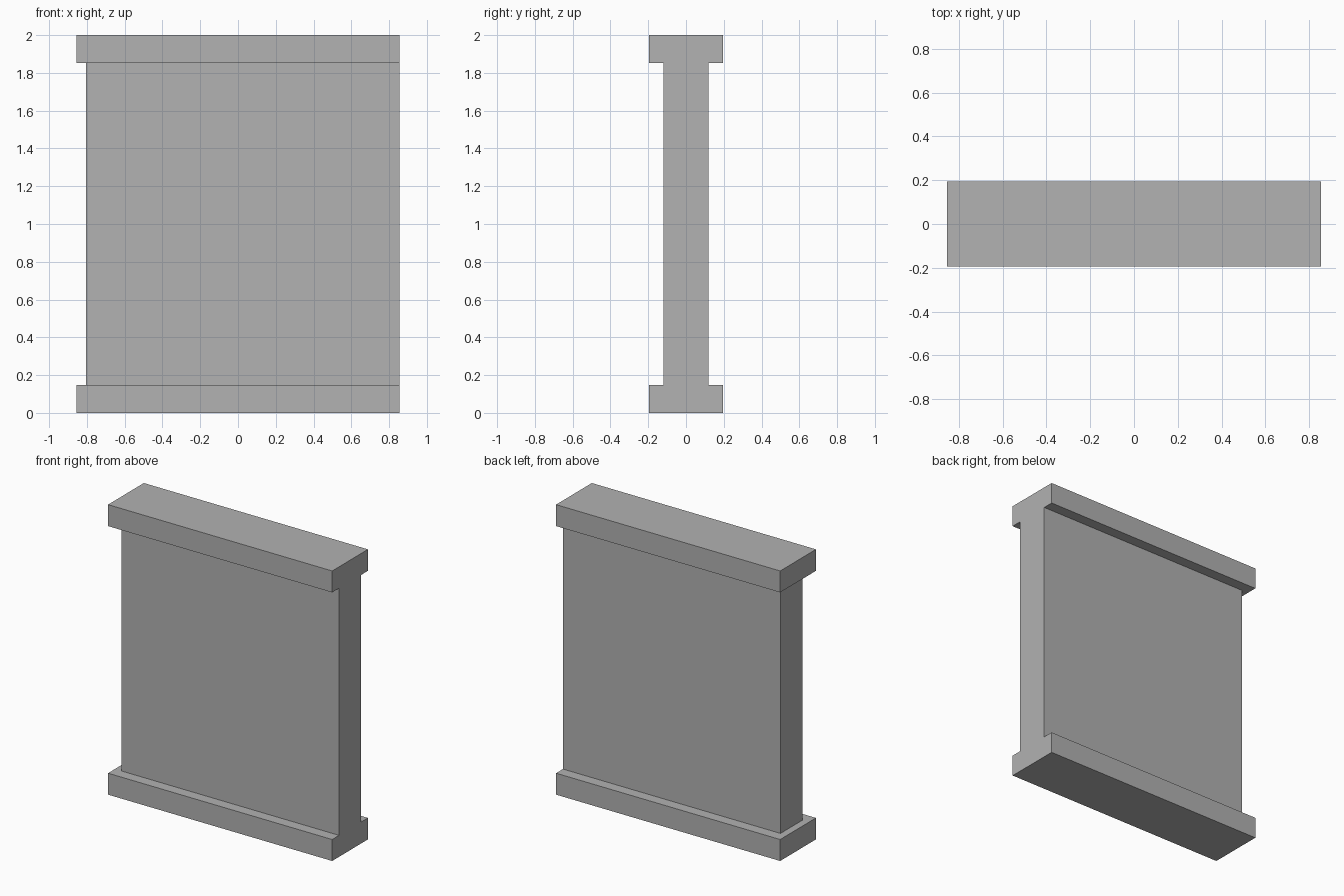
import bpy

cube = bpy.data.objects.get("Cube")
if cube:
    bpy.data.objects.remove(cube, do_unlink=True)

# Single plain grey
grey = bpy.data.materials.new("plain_grey")
grey.use_nodes = True
colour = (0.445, 0.445, 0.445, 1)
grey.diffuse_color = colour
grey.node_tree.nodes["Principled BSDF"].inputs["Base Color"].default_value = colour


def box(name, low, high):
    """Box spanning two opposite corners."""
    centre = [(a + b) / 2 for a, b in zip(low, high)]
    size = [b - a for a, b in zip(low, high)]
    bpy.ops.mesh.primitive_cube_add(size=1, location=centre)
    obj = bpy.context.object
    obj.name = name
    for v in obj.data.vertices:
        v.co = [c * s for c, s in zip(v.co, size)]
    obj.data.materials.append(grey)
    return obj


END = 0.855      # half length of the rails
DEPTH = 0.195    # half depth of the rails
RAIL = 0.148     # rail height
TOP = 2.0

# Base and cap rails
box("base_rail", (-END, -DEPTH, 0), (END, DEPTH, RAIL))
box("cap_rail", (-END, -DEPTH, TOP - RAIL), (END, DEPTH, TOP))

# Wall panel: flush with the rails on the left end, set back on the right end
box("wall_panel", (-0.805, -0.12, RAIL), (END, 0.12, TOP - RAIL))
